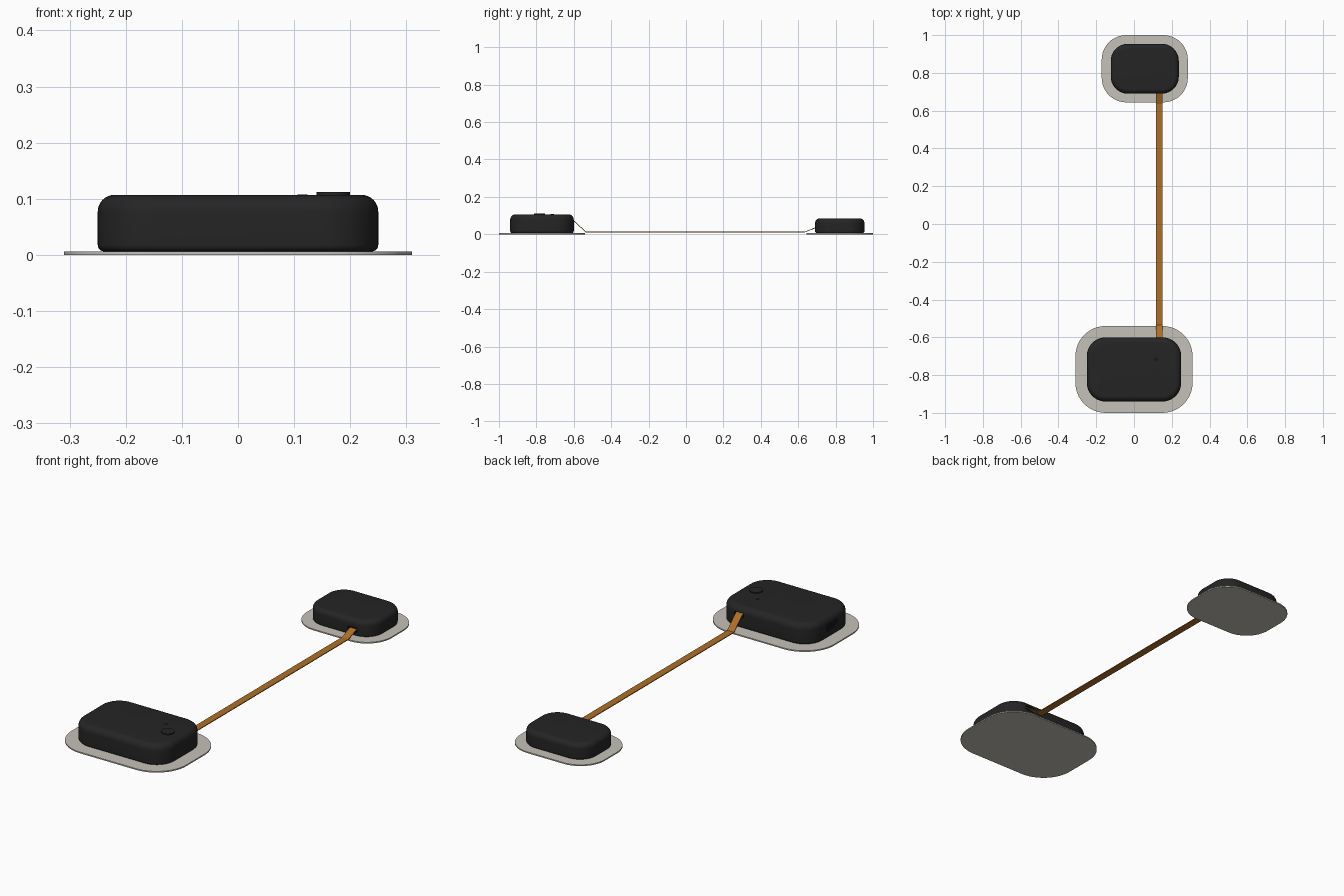
import bpy, bmesh
from math import sin, cos, pi
from mathutils import Matrix, Vector

if "Cube" in bpy.data.objects:
    bpy.data.objects.remove(bpy.data.objects["Cube"], do_unlink=True)


def material(name, r, g, b):
    m = bpy.data.materials.new(name)
    m.use_nodes = True
    m.diffuse_color = (r, g, b, 1)
    bsdf = m.node_tree.nodes["Principled BSDF"]
    bsdf.inputs["Base Color"].default_value = (r, g, b, 1)
    bsdf.inputs["Roughness"].default_value = 0.6
    return m


BLACK = material("matte black", 0.018, 0.018, 0.018)
DARK = material("recess black", 0.008, 0.008, 0.008)
GREY = material("warm grey", 0.56, 0.53, 0.48)
AMBER = material("amber film", 0.42, 0.16, 0.022)


def finish(name, bm, mat, smooth=True):
    bmesh.ops.recalc_face_normals(bm, faces=bm.faces)
    mesh = bpy.data.meshes.new(name)
    bm.to_mesh(mesh)
    bm.free()
    mesh.materials.append(mat)
    ob = bpy.data.objects.new(name, mesh)
    bpy.context.collection.objects.link(ob)
    if smooth:
        smooth_object(ob)
    return ob


def activate(ob):
    bpy.ops.object.select_all(action='DESELECT')
    ob.select_set(True)
    bpy.context.view_layer.objects.active = ob


def smooth_object(ob):
    activate(ob)
    bpy.ops.object.shade_smooth_by_angle(angle=pi / 6)


def rounded_ring(bm, w, d, r, z, steps=12):
    """One closed rounded-rectangle loop of vertices."""
    verts = []
    for quarter, (sx, sy) in enumerate([(1, 1), (-1, 1), (-1, -1), (1, -1)]):
        for i in range(steps + 1):
            a = (quarter + i / steps) * pi / 2
            verts.append(bm.verts.new((sx * (w / 2 - r) + r * cos(a),
                                       sy * (d / 2 - r) + r * sin(a), z)))
    return verts


def rounded_block(name, centre, size, radius, mat, top=0, bottom=0, turn=None):
    """Rounded rectangle slab with rounded top and bottom edges."""
    w, d, h = size
    layers = [(0, 0), (0, h)]
    if top:
        arc = [i / 8 * pi / 2 for i in range(9)]
        layers = [(bottom * (1 - sin(a)), bottom * (1 - cos(a))) for a in arc]
        layers += [(top * (1 - cos(a)), h - top * (1 - sin(a))) for a in arc]
    bm = bmesh.new()
    rings = [rounded_ring(bm, w - 2 * i, d - 2 * i, radius - i, z) for i, z in layers]
    for lo, hi in zip(rings, rings[1:]):
        for k in range(len(lo)):
            n = (k + 1) % len(lo)
            bm.faces.new((lo[k], lo[n], hi[n], hi[k]))
    bm.faces.new(rings[0][::-1])
    bm.faces.new(rings[-1])
    if turn:
        bm.transform(turn)
    bm.transform(Matrix.Translation(Vector(centre)))
    return finish(name, bm, mat)


def cut(target, cutter):
    mod = target.modifiers.new("recess", 'BOOLEAN')
    mod.object = cutter
    mod.operation = 'DIFFERENCE'
    mod.solver = 'EXACT'
    mod.material_mode = 'TRANSFER'
    activate(target)
    bpy.ops.object.modifier_apply(modifier=mod.name)
    bpy.data.objects.remove(cutter, do_unlink=True)
    smooth_object(target)


def disc(name, x, y, z, r, h):
    bm = bmesh.new()
    bmesh.ops.create_cone(bm, cap_ends=True, segments=32, radius1=r, radius2=r, depth=h,
                          matrix=Matrix.Translation((x, y, z + h / 2)))
    return finish(name, bm, BLACK if r > 0.02 else DARK)


# Adhesive pads
rounded_block("front_pad", (0, -0.77, 0), (0.62, 0.46, 0.006), 0.16, GREY)
rounded_block("back_pad", (0.057, 0.822, 0), (0.456, 0.356, 0.006), 0.13, GREY)

# Housings
front = rounded_block("front_housing", (0, -0.77, 0.006), (0.5, 0.34, 0.101), 0.1,
                      BLACK, top=0.03, bottom=0.012)
back = rounded_block("back_housing", (0.057, 0.822, 0.006), (0.36, 0.264, 0.079), 0.09,
                     BLACK, top=0.025, bottom=0.01)

# Side port and ribbon slots
side = Matrix.Rotation(pi / 2, 4, 'Y')
end = Matrix.Rotation(pi / 2, 4, 'X')
cut(front, rounded_block("port_cutter", (-0.26, -0.77, 0.055), (0.034, 0.08, 0.02),
                         0.008, DARK, turn=side))
RIBBON_X = 0.134
cut(front, rounded_block("front_slot_cutter", (RIBBON_X, -0.59, 0.07), (0.05, 0.022, 0.02),
                         0.005, DARK, turn=end))
cut(back, rounded_block("back_slot_cutter", (RIBBON_X, 0.70, 0.036), (0.05, 0.022, 0.02),
                        0.005, DARK, turn=end))

# Button and indicator on the front housing
disc("button", 0.17, -0.783, 0.105, 0.03, 0.007)
disc("indicator", 0.115, -0.716, 0.105, 0.009, 0.0028)

# Flat ribbon cable
bm = bmesh.new()
path = [(-0.615, 0.078), (-0.6, 0.072), (-0.535, 0.012), (0.635, 0.012),
        (0.69, 0.034), (0.698, 0.036)]
rows = [[bm.verts.new((RIBBON_X + s * 0.018, y, z)) for s in (-1, 1)] for y, z in path]
for a, b in zip(rows, rows[1:]):
    bm.faces.new((a[0], a[1], b[1], b[0]))
ribbon = finish("ribbon_cable", bm, AMBER, smooth=False)
solid = ribbon.modifiers.new("thickness", 'SOLIDIFY')
solid.thickness = 0.004
solid.offset = 0
